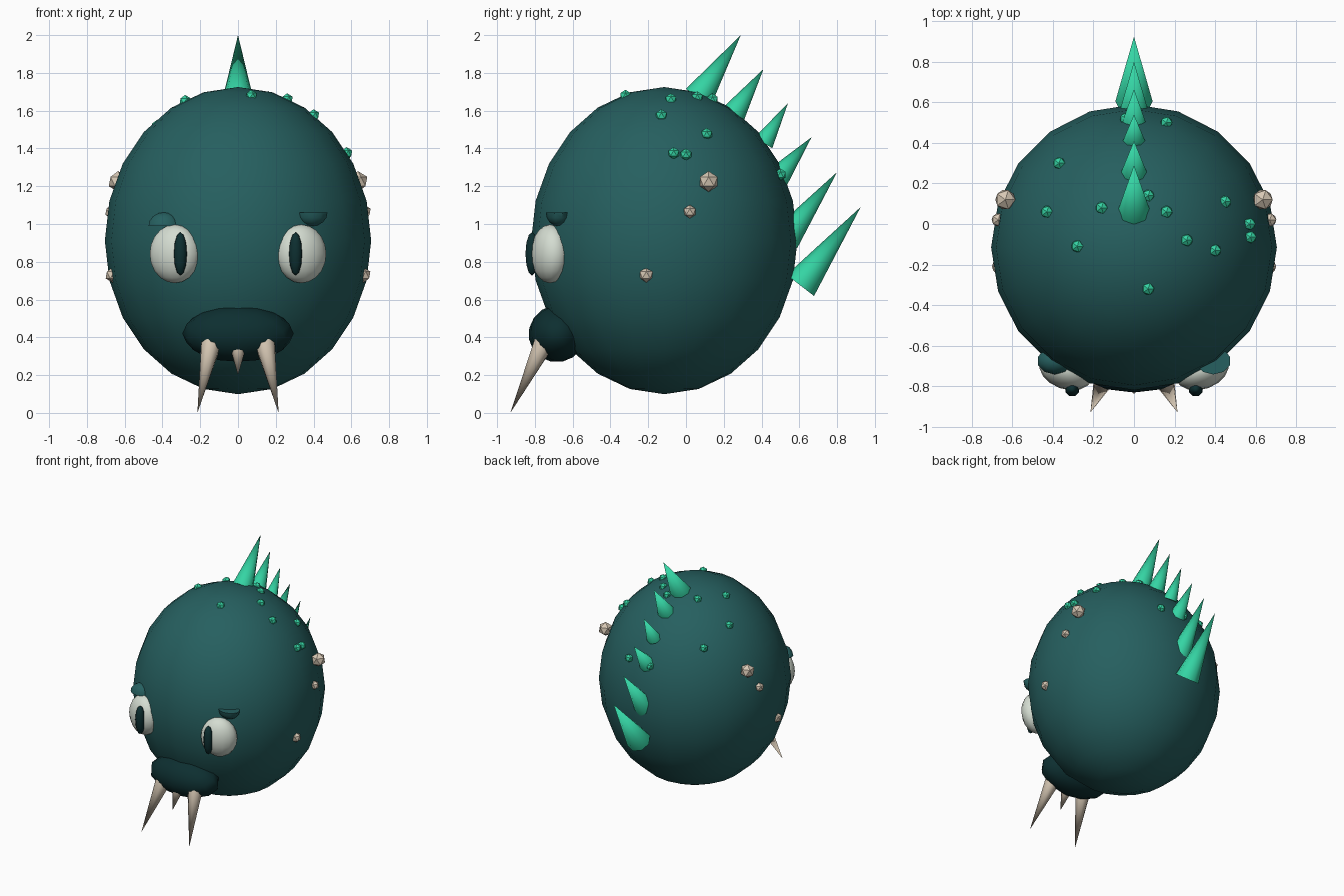
import bpy, bmesh, math
from mathutils import Vector, Matrix

cube = bpy.data.objects.get("Cube")
if cube:
    bpy.data.objects.remove(cube)


def material(name, rgb):
    m = bpy.data.materials.new(name)
    m.use_nodes = True
    m.diffuse_color = (*rgb, 1)
    m.node_tree.nodes["Principled BSDF"].inputs["Base Color"].default_value = (*rgb, 1)
    return m


TEAL = material("teal skin", (0.019, 0.115, 0.115))
DARK = material("dark teal", (0.004, 0.028, 0.030))
GREEN = material("bright green", (0.035, 0.66, 0.37))
WHITE = material("eye white", (0.66, 0.72, 0.64))
BONE = material("bone", (0.68, 0.58, 0.46))


def finish(name, bm, mat, smooth=math.radians(60)):
    mesh = bpy.data.meshes.new(name)
    bmesh.ops.recalc_face_normals(bm, faces=bm.faces)
    bm.to_mesh(mesh)
    bm.free()
    mesh.materials.append(mat)
    ob = bpy.data.objects.new(name, mesh)
    bpy.context.collection.objects.link(ob)
    if smooth:
        bpy.ops.object.select_all(action='DESELECT')
        ob.select_set(True)
        bpy.context.view_layer.objects.active = ob
        bpy.ops.object.shade_smooth_by_angle(angle=smooth)
    return ob


def place(centre, radii, rot=Matrix()):
    return Matrix.Translation(centre) @ rot @ Matrix.Diagonal((*radii, 1))


def ball(name, mat, centre, radii, segs, rings, rot=Matrix()):
    bm = bmesh.new()
    bmesh.ops.create_uvsphere(bm, u_segments=segs, v_segments=rings, radius=1,
                              matrix=place(centre, radii, rot))
    return finish(name, bm, mat)


def spike(name, mat, base, tip, radius):
    base, tip = Vector(base), Vector(tip)
    axis = tip - base
    bm = bmesh.new()
    bmesh.ops.create_cone(bm, cap_ends=True, segments=8, radius1=radius, radius2=0,
                          depth=axis.length,
                          matrix=Matrix.Translation((base + tip) / 2)
                          @ axis.to_track_quat('Z', 'X').to_matrix().to_4x4())
    return finish(name, bm, mat)


def bump(name, mat, centre, radius):
    bm = bmesh.new()
    bmesh.ops.create_icosphere(bm, subdivisions=1, radius=radius,
                               matrix=Matrix.Translation(centre))
    return finish(name, bm, mat, None)


def brow(name, centre, radii, flip):
    # half ball: flat side up, or flat side down when flipped
    bm = bmesh.new()
    bmesh.ops.create_uvsphere(bm, u_segments=10, v_segments=8, radius=1)
    bmesh.ops.bisect_plane(bm, geom=bm.verts[:] + bm.edges[:] + bm.faces[:],
                           plane_co=(0, 0, 0), plane_no=(0, 0, 1), clear_outer=True)
    bmesh.ops.holes_fill(bm, edges=[e for e in bm.edges if e.is_boundary])
    turn = Matrix.Rotation(math.pi if flip else 0, 4, 'Y')
    bmesh.ops.transform(bm, matrix=place(centre, radii, turn), verts=bm.verts)
    return finish(name, bm, TEAL, math.radians(40))


# Body and snout
C = Vector((0, -0.115, 0.912))
R = Vector((0.705, 0.705, 0.813))
ball("body", TEAL, C, R, 20, 12)
ball("snout", DARK, (0, -0.68, 0.42), (0.295, 0.155, 0.15), 12, 8,
     Matrix.Rotation(math.radians(33), 4, 'X'))

# Eyes, brows, fangs and side knobs, one set per side
KNOBS = [(0.635, 0.12, 1.225, 0.055), (0.67, 0.02, 1.065, 0.036), (0.665, -0.21, 0.73, 0.04)]
for side, s in (("left", 1), ("right", -1)):
    turn = Matrix.Rotation(math.radians(20 * s), 4, 'Z')
    ball(side + "_eye", WHITE, (0.335 * s, -0.72, 0.842), (0.138, 0.095, 0.155), 16, 10, turn)
    ball(side + "_pupil", DARK, (0.305 * s, -0.815, 0.842), (0.037, 0.037, 0.115), 8, 6, turn)
    brow(side + "_brow", (0.391 * s, -0.675, 1.06 if s > 0 else 0.99), (0.087, 0.067, 0.072), s < 0)
    spike(side + "_fang", BONE, (0.143 * s, -0.755, 0.365), (0.215 * s, -0.93, 0.0), 0.056)
    for i, (x, y, z, r) in enumerate(KNOBS):
        bump(f"{side}_knob_{i + 1}", BONE, (x * s, y, z), r)
spike("middle_tooth", BONE, (0, -0.76, 0.36), (0, -0.84, 0.2), 0.046)

# Back spikes along the spine: base y, z, tip y, z, radius
SPINE = [(0.065, 1.67, 0.29, 2.0, 0.08), (0.25, 1.58, 0.41, 1.82, 0.066),
         (0.41, 1.43, 0.54, 1.64, 0.055), (0.48, 1.24, 0.665, 1.46, 0.066),
         (0.525, 0.92, 0.80, 1.275, 0.08), (0.605, 0.675, 0.925, 1.09, 0.092)]
for i, (y0, z0, y1, z1, r) in enumerate(SPINE):
    spike(f"back_spike_{i + 1}", GREEN, (0, y0, z0), (0, y1, z1), r)

# Small warts resting on the upper skin
WARTS = [(0.16, 0.50), (-0.04, 0.52), (-0.37, 0.30), (0.45, 0.11), (-0.43, 0.06),
         (-0.16, 0.08), (0.16, 0.06), (0.07, 0.14), (-0.28, -0.11), (0.26, -0.08),
         (0.40, -0.13), (0.57, 0.0), (0.575, -0.065), (0.07, -0.32)]
for i, (x, y) in enumerate(WARTS):
    up = 1 - (x / R.x) ** 2 - ((y - C.y) / R.y) ** 2
    z = C.z + R.z * math.sqrt(max(up, 0.0)) * 0.99
    bump(f"wart_{i + 1}", GREEN, (x, y, z), 0.033)
